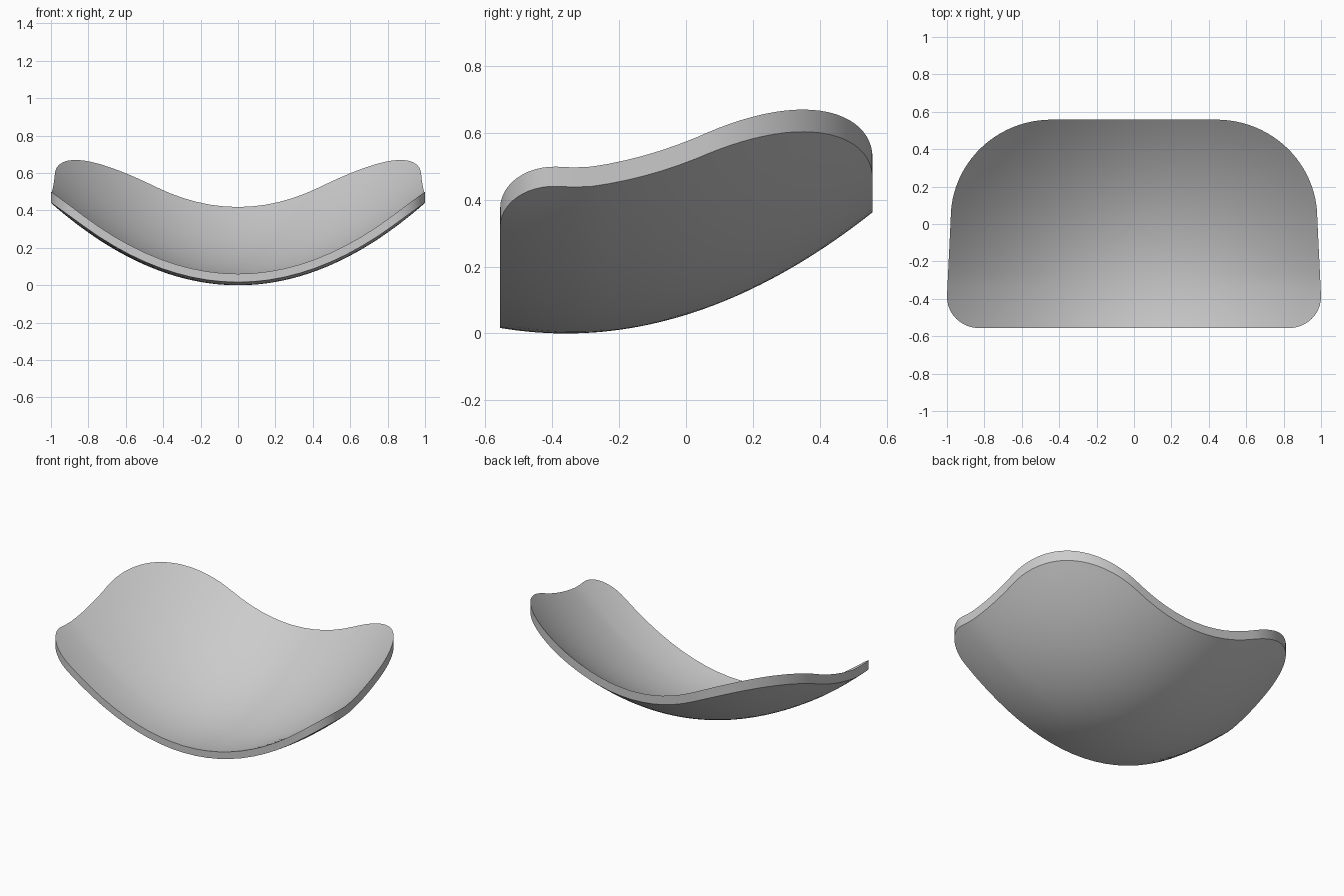
import bpy, bmesh, math

cube = bpy.data.objects.get("Cube")
if cube:
    bpy.data.objects.remove(cube, do_unlink=True)

THICKNESS = 0.044
RINGS = 20


def underside(x, y):
    """Height of the dished underside, curling up to the sides and the back."""
    curl = 0.44 + 0.11 * max(0, y + 0.3)
    return 0.43 * (y + 0.36) ** 2 + curl * x * x


def topside(x, y):
    """Underside offset by the shell thickness, measured along the normal."""
    e = 0.001
    dx = (underside(x + e, y) - underside(x - e, y)) / (2 * e)
    dy = (underside(x, y + e) - underside(x, y - e)) / (2 * e)
    return underside(x, y) + THICKNESS * math.sqrt(1 + dx * dx + dy * dy)


def arc(cx, cy, rx, ry, start, end, steps):
    angles = [math.radians(start + (end - start) * i / steps) for i in range(steps + 1)]
    return [(cx + rx * math.cos(a), cy + ry * math.sin(a)) for a in angles]


def line(a, b, steps):
    """Points strictly between a and b."""
    return [(a[0] + (b[0] - a[0]) * i / steps, a[1] + (b[1] - a[1]) * i / steps)
            for i in range(1, steps)]


# Plan outline: small front corners, tapering sides, large back corners
front_corner = arc(0.83, -0.388, 0.17, 0.168, -90, 0, 12)
back_corner = arc(0.44, 0.03, 0.54, 0.528, 0, 90, 24)
half = front_corner + line(front_corner[-1], back_corner[0], 8) + back_corner
mirrored = [(-x, y) for x, y in reversed(half)]
outline = (half + line(half[-1], mirrored[0], 12)
           + mirrored + line(mirrored[-1], half[0], 20))
count = len(outline)

bm = bmesh.new()


def skin(height, flip):
    """Concentric rings of the outline laid on a height function."""
    def face(verts):
        bm.faces.new(verts[::-1] if flip else verts)

    centre = bm.verts.new((0, 0, height(0, 0)))
    inner = None
    for r in range(1, RINGS + 1):
        s = r / RINGS
        ring = [bm.verts.new((x * s, y * s, height(x * s, y * s))) for x, y in outline]
        for i in range(count):
            j = (i + 1) % count
            if inner:
                face([inner[i], ring[i], ring[j], inner[j]])
            else:
                face([centre, ring[i], ring[j]])
        inner = ring
    return inner


# Upper and lower skins joined by an upright rim
top_edge = skin(topside, False)
low_edge = skin(underside, True)
for i in range(count):
    j = (i + 1) % count
    bm.faces.new([low_edge[i], low_edge[j], top_edge[j], top_edge[i]])
bmesh.ops.recalc_face_normals(bm, faces=bm.faces)

mesh = bpy.data.meshes.new("curved_shell")
bm.to_mesh(mesh)
bm.free()
shell = bpy.data.objects.new("curved_shell", mesh)
bpy.context.collection.objects.link(shell)

# Single plain grey
grey = bpy.data.materials.new("light_grey")
grey.use_nodes = True
colour = (0.6, 0.6, 0.6, 1)
grey.diffuse_color = colour
grey.node_tree.nodes["Principled BSDF"].inputs["Base Color"].default_value = colour
mesh.materials.append(grey)

# Smooth skins with a crisp rim
bpy.ops.object.select_all(action="DESELECT")
shell.select_set(True)
bpy.context.view_layer.objects.active = shell
bpy.ops.object.shade_smooth_by_angle(angle=math.radians(30))
